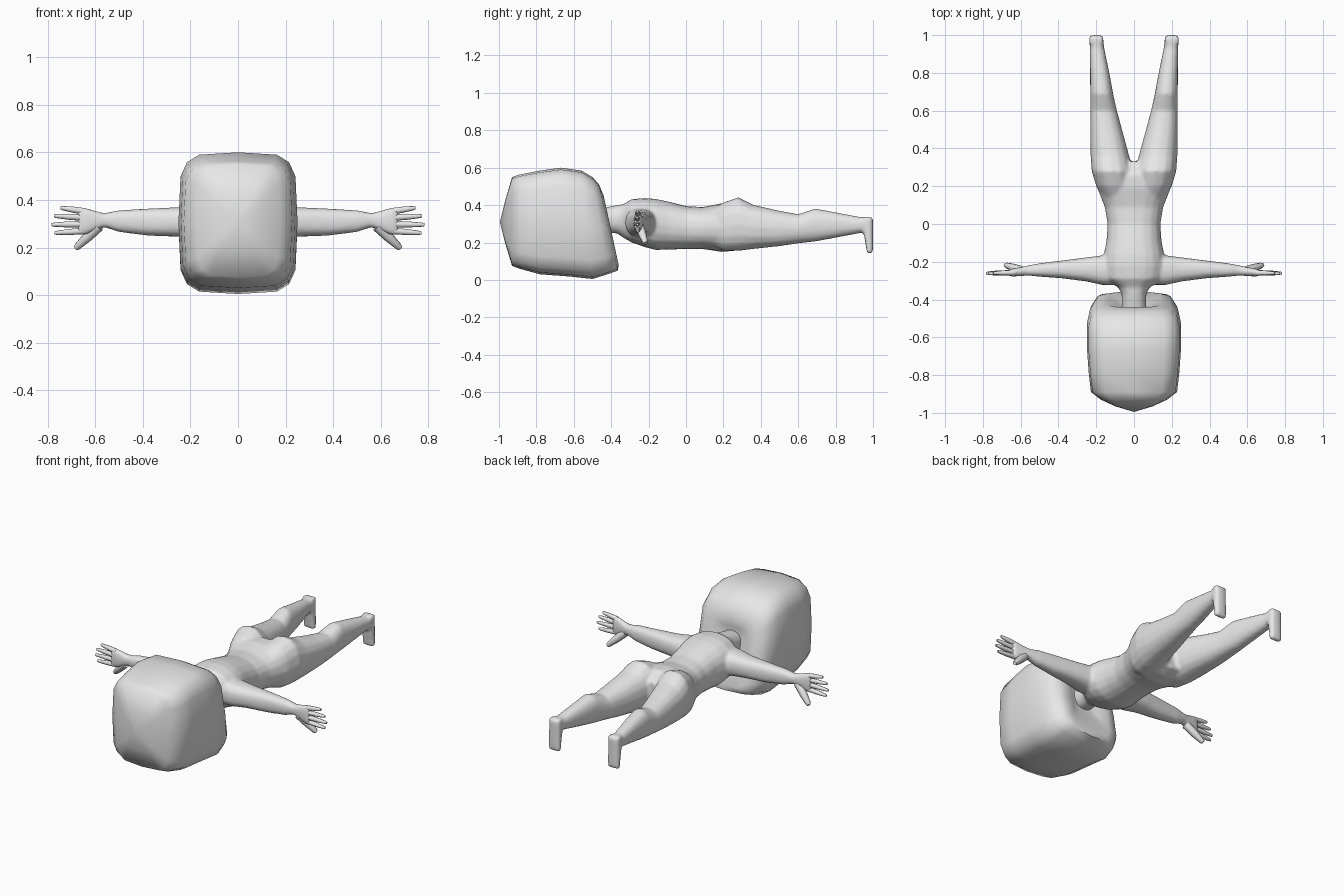
import bpy, bmesh, math
from mathutils import Vector

if "Cube" in bpy.data.objects:
    bpy.data.objects.remove(bpy.data.objects["Cube"])

GREY = (0.8, 0.8, 0.8, 1.0)
grey = bpy.data.materials.new("plain grey")
grey.use_nodes = True
grey.diffuse_color = GREY
grey.node_tree.nodes["Principled BSDF"].inputs["Base Color"].default_value = GREY


def power(value, p):
    return math.copysign(abs(value) ** (2 / p), value)


def loft(bm, rings, n=12, p=2.3, start=None, end=None):
    """Skin rings given as (centre, half axis u, half axis v)."""
    loops = []
    for c, u, v in rings:
        angles = [2 * math.pi * i / n for i in range(n)]
        loops.append([bm.verts.new(Vector(c) + Vector(u) * power(math.cos(a), p)
                                   + Vector(v) * power(math.sin(a), p)) for a in angles])
    for a, b in zip(loops, loops[1:]):
        for i in range(n):
            j = (i + 1) % n
            bm.faces.new((a[i], a[j], b[j], b[i]))
    for loop, tip, ring in ((loops[0], start, rings[0]), (loops[-1], end, rings[-1])):
        centre = bm.verts.new(tip or ring[0])
        for i in range(n):
            bm.faces.new((loop[i], loop[(i + 1) % n], centre))


def finish(bm, name, angle=60):
    bmesh.ops.recalc_face_normals(bm, faces=bm.faces)
    mesh = bpy.data.meshes.new(name)
    bm.to_mesh(mesh)
    bm.free()
    mesh.materials.append(grey)
    obj = bpy.data.objects.new(name, mesh)
    bpy.context.collection.objects.link(obj)
    bpy.ops.object.select_all(action='DESELECT')
    bpy.context.view_layer.objects.active = obj
    obj.select_set(True)
    bpy.ops.object.shade_smooth_by_angle(angle=math.radians(angle))
    return obj


def slanted(rx, y0, z0, y1, z1):
    """Ring across x, running from a low point to a high point."""
    return ((0, (y0 + y1) / 2, (z0 + z1) / 2), (rx, 0, 0), (0, (y1 - y0) / 2, (z1 - z0) / 2))


# Oversized boxy head with a slanted, hollowed neck side
bm = bmesh.new()
head = [(.10, -.965, .19, -.965, .43), (.175, -.93, .075, -.93, .55),
        (.228, -.89, .06, -.89, .563), (.24, -.78, .03, -.79, .583),
        (.25, -.62, .018, -.67, .60), (.25, -.50, .005, -.56, .585),
        (.235, -.42, .03, -.50, .55), (.20, -.365, .05, -.465, .51),
        (.14, -.36, .08, -.44, .45), (.09, -.41, .2, -.445, .41)]
loft(bm, [slanted(*r) for r in head], 16, 4.5, start=(0, -.995, .31), end=(0, -.45, .3))
finish(bm, "head")

# Torso and neck
bm = bmesh.new()
torso = [(.065, -.47, .25, .38), (.065, -.37, .25, .40), (.085, -.335, .225, .405),
         (.15, -.29, .20, .432), (.165, -.22, .175, .438), (.16, -.16, .16, .433),
         (.146, -.09, .162, .418), (.14, 0, .165, .395), (.155, .09, .165, .39),
         (.195, .19, .15, .41), (.20, .26, .155, .41), (.13, .33, .18, .36)]
loft(bm, [slanted(rx, y, lo, y, hi) for rx, y, lo, hi in torso], 20)

# Legs, feet and arms
leg = [(.14, .01, .165, .18, .38), (.20, .01, .20, .155, .415), (.28, .008, .224, .155, .442),
       (.36, .025, .23, .165, .402), (.5, .063, .232, .18, .37), (.6, .09, .232, .195, .352),
       (.69, .11, .232, .205, .382), (.8, .13, .233, .225, .362), (.93, .157, .235, .25, .337),
       (.985, .163, .235, .26, .337)]
foot = [(.337, .955, .996), (.32, .945, 1), (.25, .95, 1), (.18, .962, 1), (.142, .968, .998)]
arm = [(.06, -.32, -.175, .23, .39), (.16, -.325, -.165, .235, .38), (.25, -.305, -.176, .245, .37),
       (.38, -.288, -.193, .25, .364), (.5, -.279, -.208, .265, .357), (.56, -.273, -.219, .285, .345),
       (.6, -.276, -.228, .27, .355), (.64, -.278, -.235, .252, .368), (.67, -.275, -.243, .252, .368)]
for s in (1, -1):
    loft(bm, [((s * (a + b) / 2, y, (lo + hi) / 2), ((b - a) / 2, 0, 0), (0, 0, (hi - lo) / 2))
              for y, a, b, lo, hi in leg], 16)
    loft(bm, [((s * .2, (a + b) / 2, z), (.038, 0, 0), (0, (b - a) / 2, 0))
              for z, a, b in foot], 12, 4)
    loft(bm, [((s * x, (a + b) / 2, (lo + hi) / 2), (0, (b - a) / 2, 0), (0, 0, (hi - lo) / 2))
              for x, a, b, lo, hi in arm], 16, 2.5)
body = finish(bm, "body")
remesh = body.modifiers.new("merge", 'REMESH')
remesh.mode = 'VOXEL'
remesh.voxel_size = 0.01
remesh.use_smooth_shade = True
soften = body.modifiers.new("soften", 'SMOOTH')
soften.iterations = 4

# Fingers and thumbs: base point, tip point, base radius
digits = [((.645, -.258, .352), (.745, -.26, .367), .014),
          ((.65, -.26, .326), (.773, -.262, .333), .014),
          ((.65, -.26, .298), (.783, -.26, .296), .014),
          ((.645, -.258, .27), (.77, -.258, .261), .014),
          ((.585, -.25, .29), (.682, -.216, .197), .024)]
for s, side in ((1, "left"), (-1, "right")):
    bm = bmesh.new()
    for base, tip, r in digits:
        a, b = Vector(base), Vector(tip)
        a.x *= s
        b.x *= s
        d = (b - a).normalized()
        u = d.cross(Vector((0, 0, 1))).normalized()
        v = u.cross(d)
        loft(bm, [(a.lerp(b, t), u * r * k, v * r * k)
                  for t, k in ((0, 1), (.5, .9), (.92, .62), (1, .45))], 8)
    finish(bm, side + "_fingers")
